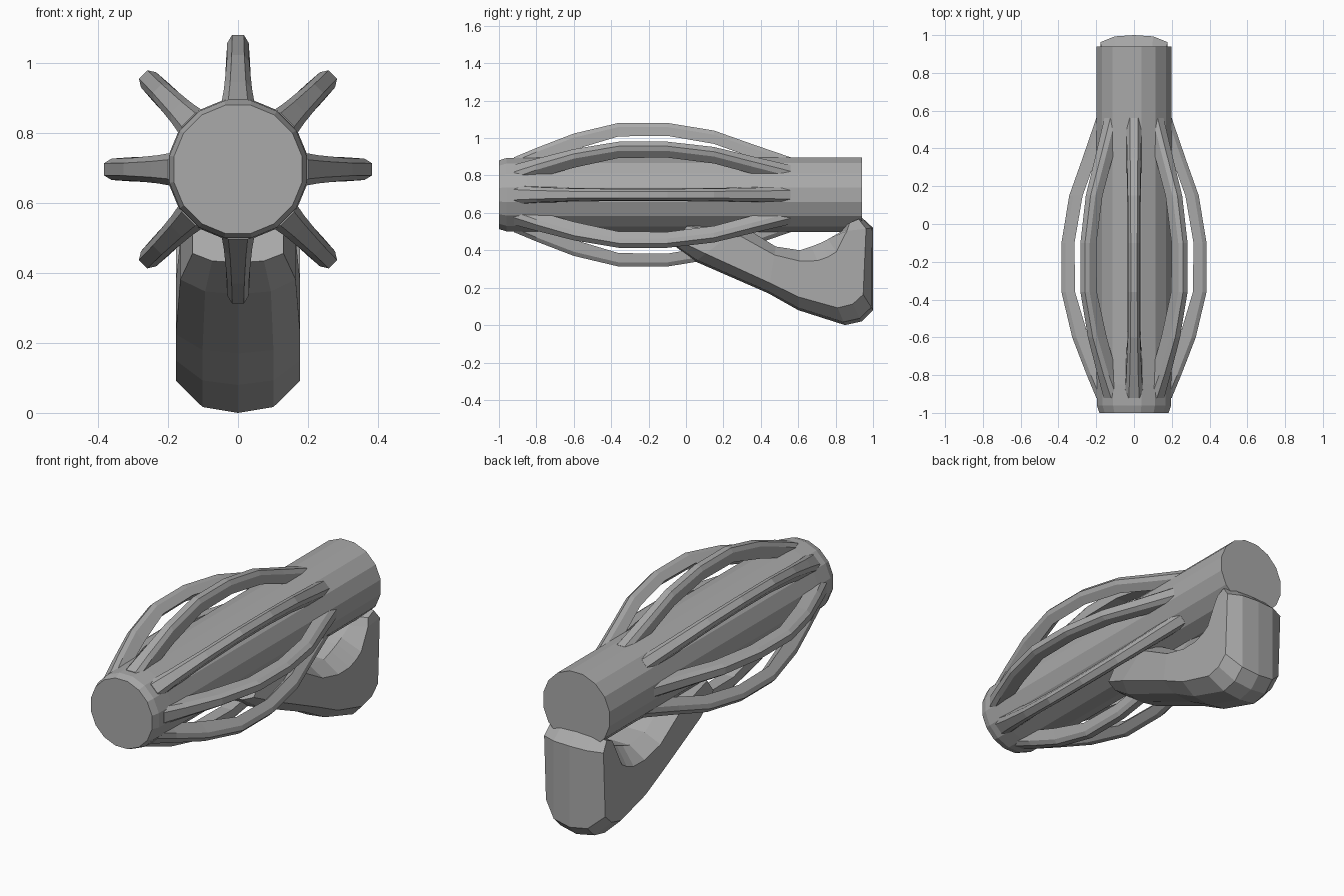
import bpy, bmesh, math
from mathutils import Vector, Matrix

if "Cube" in bpy.data.objects:
    bpy.data.objects.remove(bpy.data.objects["Cube"])

AXIS_Z = 0.697   # height of the main tube's axis

grey = bpy.data.materials.new("plain grey")
grey.diffuse_color = (0.4, 0.4, 0.4, 1)
grey.use_nodes = True
grey.node_tree.nodes["Principled BSDF"].inputs["Base Color"].default_value = grey.diffuse_color


def loft(name, rings):
    """Skin a closed solid over rings with equal point counts."""
    bm = bmesh.new()
    loops = [[bm.verts.new(p) for p in ring] for ring in rings]
    n = len(loops[0])
    for a, b in zip(loops, loops[1:]):
        for i in range(n):
            j = (i + 1) % n
            bm.faces.new((a[i], a[j], b[j], b[i]))
    bm.faces.new(loops[0])
    bm.faces.new(loops[-1])
    bmesh.ops.recalc_face_normals(bm, faces=bm.faces)
    mesh = bpy.data.meshes.new(name)
    bm.to_mesh(mesh)
    bm.free()
    mesh.materials.append(grey)
    obj = bpy.data.objects.new(name, mesh)
    bpy.context.collection.objects.link(obj)
    return obj


# Main tube with a slightly chamfered nose
def circle(y, r, n=16):
    return [Vector((r * math.cos(math.tau * (i + 0.5) / n), y,
                    AXIS_Z + r * math.sin(math.tau * (i + 0.5) / n)))
            for i in range(n)]


loft("main_tube", [circle(-1.0, 0.187), circle(-0.96, 0.2),
                   circle(-0.85, 0.203), circle(0.94, 0.203)])

# Eight bowed ribs: y, outer radius, inner radius, half width
RIB = [(-0.92, 0.20, 0.14, 0.055), (-0.80, 0.25, 0.17, 0.045),
       (-0.60, 0.327, 0.24, 0.036), (-0.36, 0.384, 0.312, 0.034),
       (-0.10, 0.384, 0.315, 0.034), (0.15, 0.343, 0.272, 0.036),
       (0.35, 0.272, 0.20, 0.040), (0.56, 0.20, 0.13, 0.045)]

for k in range(8):
    turn = Matrix.Translation((0, 0, AXIS_Z)) @ Matrix.Rotation(k * math.pi / 4, 4, 'Y')
    rings = []
    for y, outer, inner, w in RIB:
        section = [(-w, inner), (w, inner), (w * 0.9, outer - 0.022),
                   (w * 0.5, outer), (-w * 0.5, outer), (-w * 0.9, outer - 0.022)]
        rings.append([turn @ Vector((x, y, r)) for x, r in section])
    loft(f"rib_{k + 1}", rings)

# Support bracket: sections spanning upper point to lower/outer point, half width
BRACKET = [((0.02, 0.55), (-0.07, 0.43), 0.13),
           ((0.30, 0.53), (0.05, 0.34), 0.165),
           ((0.48, 0.42), (0.44, 0.17), 0.178),
           ((0.61, 0.40), (0.60, 0.08), 0.178),
           ((0.67, 0.42), (0.85, 0.00), 0.178),
           ((0.72, 0.44), (0.94, 0.02), 0.178),
           ((0.76, 0.46), (1.00, 0.08), 0.178),
           ((0.83, 0.50), (1.00, 0.52), 0.178),
           ((0.86, 0.54), (0.94, 0.575), 0.170)]
HALF = [(0.0, 0.50), (0.18, 1.0), (0.78, 1.0), (0.96, 0.57)]   # along, across

rings = []
for top, low, w in BRACKET:
    a, b = Vector((0, *top)), Vector((0, *low))
    right = [a.lerp(b, t) + Vector((w * s, 0, 0)) for t, s in HALF]
    left = [Vector((-p.x, p.y, p.z)) for p in reversed(right)]
    rings.append(right + [b] + left)
loft("support_bracket", rings)
